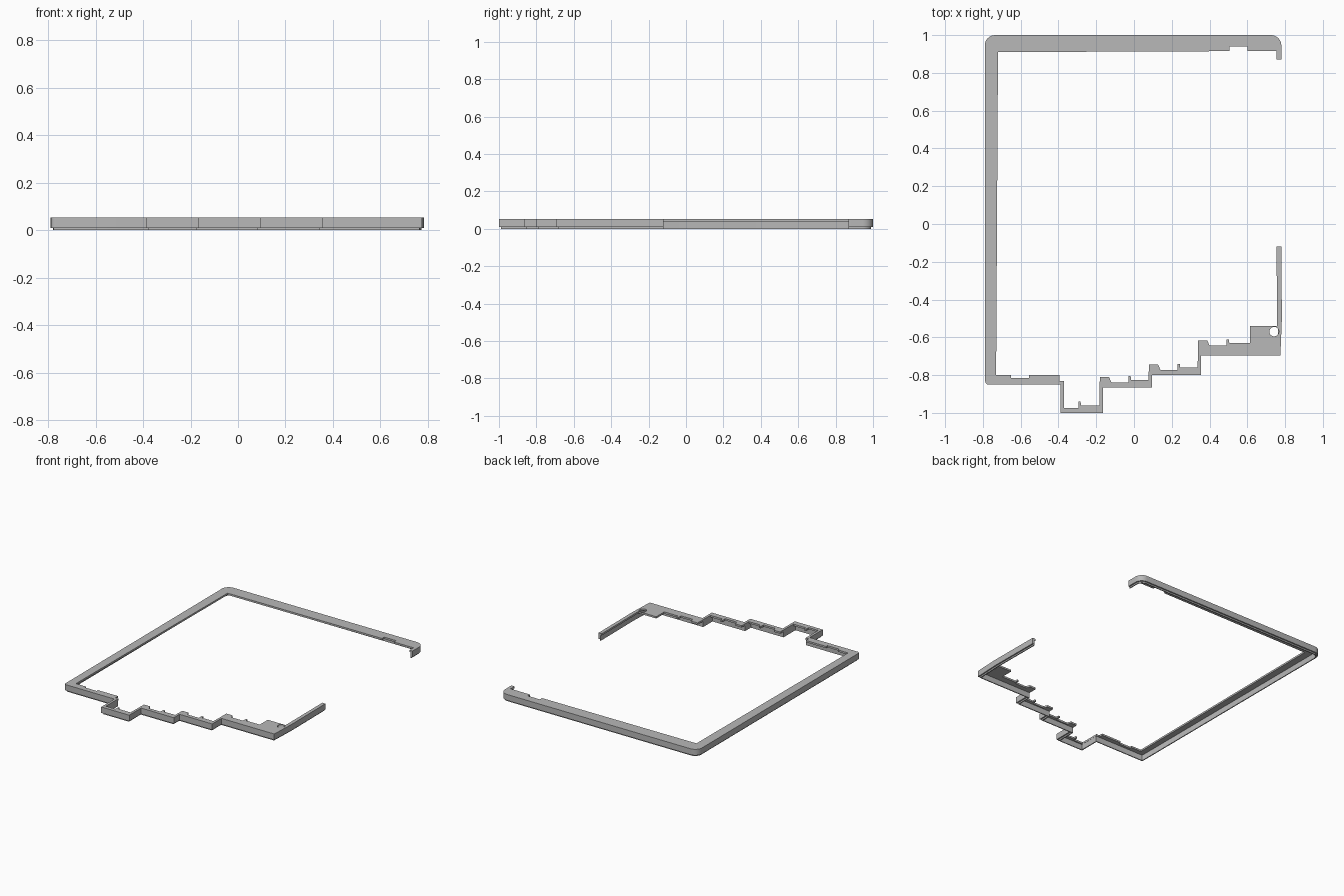
import bpy, bmesh, math
from mathutils import Vector

default = bpy.data.objects.get("Cube")
if default:
    bpy.data.objects.remove(default, do_unlink=True)

PLATE_BOTTOM, TOP, LIP_TOP = 0.04, 0.053, 0.01
WALL, LIP_INSET = 0.017, 0.01

grey = bpy.data.materials.new("plain grey")
grey.use_nodes = True
colour = (0.48, 0.48, 0.48, 1)
grey.diffuse_color = colour
grey.node_tree.nodes["Principled BSDF"].inputs["Base Color"].default_value = colour


def prism(name, outline, low, high):
    """Extrude a flat outline between two heights."""
    bm = bmesh.new()
    face = bm.faces.new([bm.verts.new((x, y, low)) for x, y in outline])
    grown = bmesh.ops.extrude_face_region(bm, geom=[face])
    moved = [v for v in grown["geom"] if isinstance(v, bmesh.types.BMVert)]
    bmesh.ops.translate(bm, verts=moved, vec=(0, 0, high - low))
    bmesh.ops.recalc_face_normals(bm, faces=bm.faces)
    mesh = bpy.data.meshes.new(name)
    bm.to_mesh(mesh)
    bm.free()
    mesh.materials.append(grey)
    obj = bpy.data.objects.new(name, mesh)
    bpy.context.collection.objects.link(obj)
    return obj


def arc(cx, cy, radius, start, steps=8):
    """Quarter circle, running counterclockwise from a start angle."""
    angles = [math.radians(start + 90 * i / steps) for i in range(steps + 1)]
    return [(cx + radius * math.cos(a), cy + radius * math.sin(a)) for a in angles]


def offset(path, distance):
    """Shift an open path to its left with mitred corners."""
    pts = [Vector(p) for p in path]
    dirs = [(b - a).normalized() for a, b in zip(pts, pts[1:])]
    normals = [Vector((-d.y, d.x)) for d in dirs]
    result = []
    for i, p in enumerate(pts):
        before, after = normals[max(i - 1, 0)], normals[min(i, len(normals) - 1)]
        result.append(tuple(p + (before + after) * distance / (1 + before.dot(after))))
    return result


def bay(left, right, y):
    """Inner edge of one stepped bay, right to left, with its small tab."""
    return [(right, y + 0.04), (left + 0.15, y + 0.04), (left + 0.147, y + 0.06),
            (left + 0.135, y + 0.06), (left + 0.135, y + 0.027)]


def gusset(left, y):
    """Thickened corner at the left end of a bay."""
    return [(left + 0.045, y + 0.027), (left + 0.033, y + 0.055),
            (left - 0.016, y + 0.055)]


# Outer edge, from the hook counterclockwise to the loose strip
x0, x1, x2, x3 = -0.388, -0.165, 0.095, 0.355
y0, y1, y2, y3 = -1.0, -0.865, -0.8, -0.695
outer = [(0.78, 0.87)] + arc(0.725, 0.945, 0.055, 0) + arc(-0.735, 0.945, 0.055, 90)
outer += arc(-0.77, -0.833, 0.018, 180, 3)
outer += [(x0, -0.851), (x0, y0), (x1, y0), (x1, y1), (x2, y1), (x2, y2),
          (x3, y2), (x3, y3), (0.775, y3), (0.783, -0.5), (0.78, -0.12)]

# Inner edge, back from the strip to the hook
inner = [(0.755, -0.12), (0.757, -0.54), (0.615, -0.54)]
inner += bay(x3, 0.615, y3 + 0.024) + gusset(x3, y3 + 0.024)
inner += bay(x2, x3 - 0.018, y2) + gusset(x2, y2)
inner += bay(x1, x2 - 0.018, y1) + gusset(x1, y1)
inner += bay(-0.43, x1 - 0.018, y0)
inner += [(-0.37, -0.973), (-0.37, -0.83), (-0.395, -0.83), (-0.395, y2),
          (-0.555, y2), (-0.555, -0.815), (-0.65, -0.815), (-0.65, y2),
          (-0.73, y2), (-0.72, 0.91), (0.505, 0.915), (0.505, 0.94),
          (0.6, 0.94), (0.6, 0.915), (0.755, 0.915), (0.755, 0.87)]

# Top plate with its screw hole
plate = prism("top_plate", outer + inner, PLATE_BOTTOM, TOP)
circle = [p for start in (0, 90, 180, 270) for p in arc(0.742, -0.57, 0.025, start)[:-1]]
cutter = prism("hole_cutter", circle, 0.03, 0.07)
cutter.hide_render = True
cutter.hide_set(True)
cutter.display_type = "WIRE"
hole = plate.modifiers.new("screw_hole", "BOOLEAN")
hole.operation = "DIFFERENCE"
hole.solver = "EXACT"
hole.object = cutter

# Outer wall below the plate, and the inset lip at its foot
inside = offset(outer, WALL)[::-1]
wall = prism("outer_wall", outer + inside, LIP_TOP, PLATE_BOTTOM)
lip = prism("bottom_lip", offset(outer, LIP_INSET) + inside, 0, LIP_TOP)

# Smooth the rounded corners only
for obj in (plate, wall, lip):
    bpy.ops.object.select_all(action="DESELECT")
    obj.select_set(True)
    bpy.context.view_layer.objects.active = obj
    bpy.ops.object.shade_smooth_by_angle(angle=math.radians(31))
